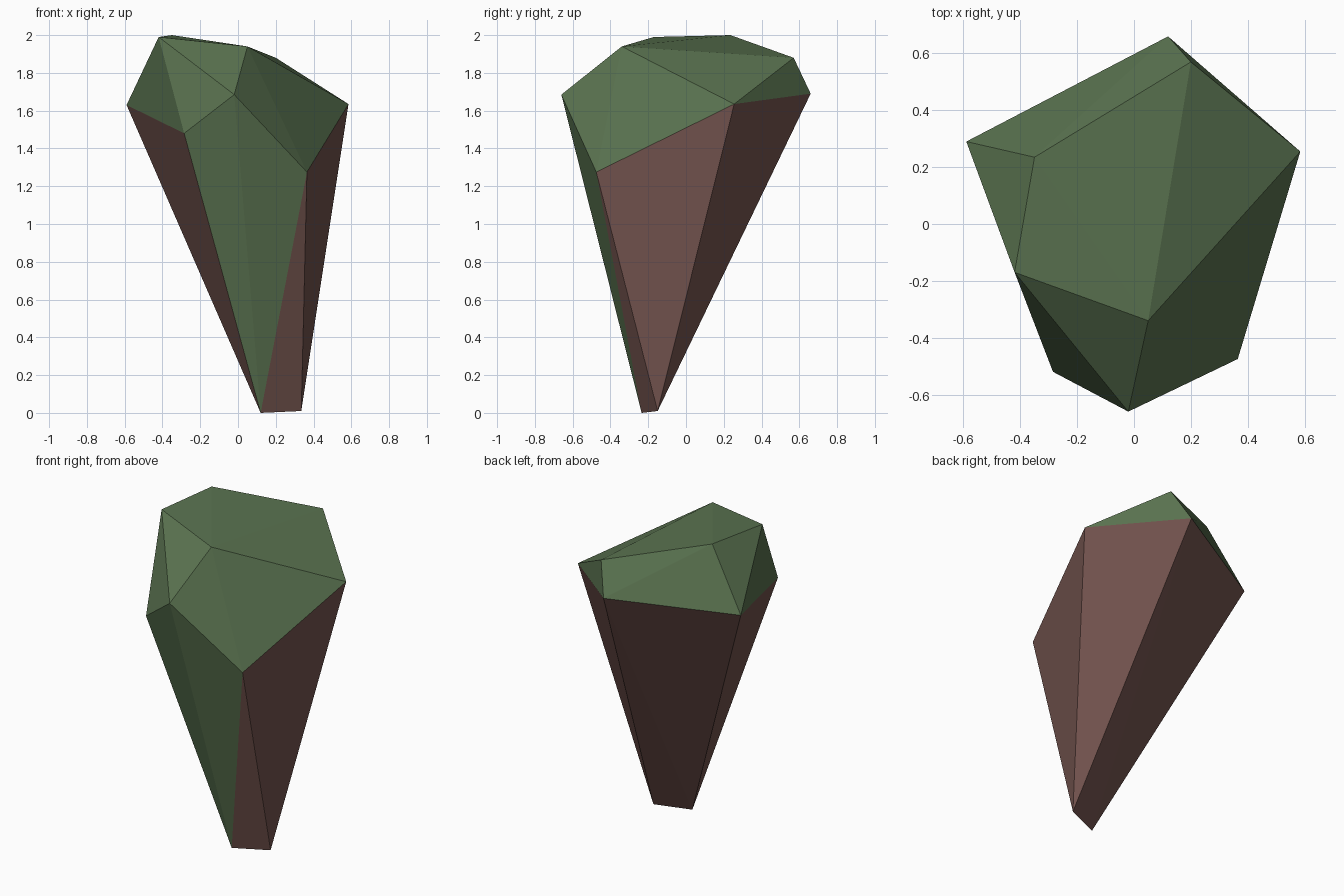
import bpy, bmesh

if "Cube" in bpy.data.objects:
    bpy.data.objects.remove(bpy.data.objects["Cube"])


def material(name, rgb):
    m = bpy.data.materials.new(name)
    m.diffuse_color = (*rgb, 1.0)
    m.use_nodes = True
    m.node_tree.nodes["Principled BSDF"].inputs["Base Color"].default_value = m.diffuse_color
    return m


# Corner points of the faceted rock
RIM = [(-0.59, 0.29, 1.63), (-0.285, -0.52, 1.48), (0.365, -0.475, 1.275),
       (0.585, 0.255, 1.635), (0.12, 0.66, 1.69)]
CROWN = [(-0.42, -0.17, 1.99), (0.05, -0.34, 1.94), (0.20, 0.57, 1.88), (-0.35, 0.235, 2.0)]
FRONT_PEAK = (-0.02, -0.66, 1.685)
TIP = [(0.12, -0.235, 0.0), (0.335, -0.15, 0.01)]

# Flat-faced convex body
bm = bmesh.new()
for co in RIM + CROWN:
    bm.verts.new(co)
peak = bm.verts.new(FRONT_PEAK)
tips = {bm.verts.new(co) for co in TIP}
bmesh.ops.convex_hull(bm, input=bm.verts[:])
bmesh.ops.recalc_face_normals(bm, faces=bm.faces[:])

# Bare earth on the tapering underside, moss on the crown and the front strip
for f in bm.faces:
    f.smooth = False
    f.material_index = int(any(v in tips for v in f.verts) and peak not in f.verts)

mesh = bpy.data.meshes.new("rock")
bm.to_mesh(mesh)
bm.free()
mesh.materials.append(material("moss green", (0.102, 0.171, 0.080)))
mesh.materials.append(material("earth brown", (0.171, 0.087, 0.076)))
bpy.context.collection.objects.link(bpy.data.objects.new("rock", mesh))
